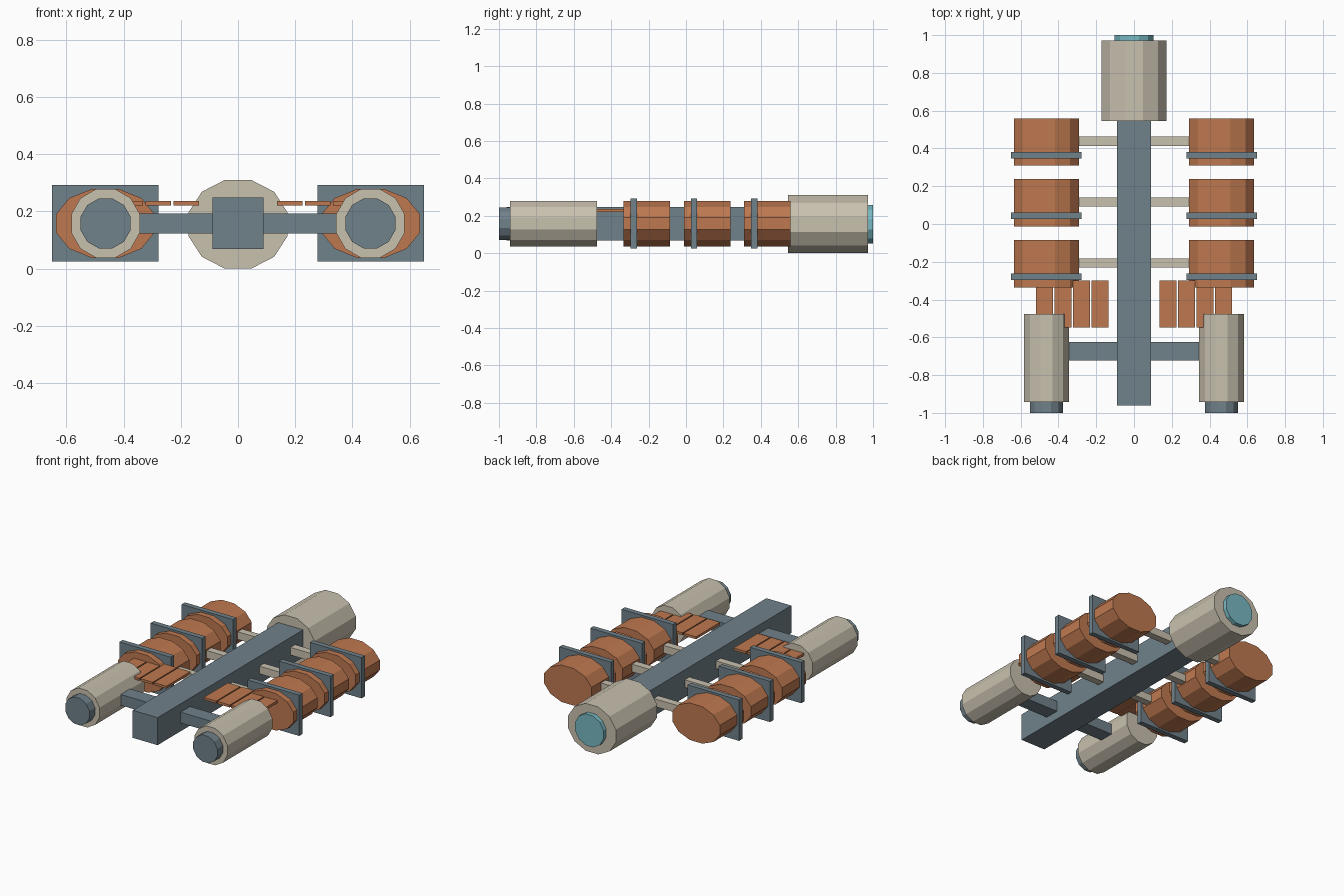
import bpy, math
from mathutils import Matrix

if "Cube" in bpy.data.objects:
    bpy.data.objects.remove(bpy.data.objects["Cube"], do_unlink=True)


def material(name, rgb):
    linear = [((c / 255 + 0.055) / 1.055) ** 2.4 for c in rgb] + [1]
    m = bpy.data.materials.new(name)
    m.use_nodes = True
    m.diffuse_color = linear
    m.node_tree.nodes["Principled BSDF"].inputs["Base Color"].default_value = linear
    return m


SLATE = material("slate_metal", (112, 129, 138))
COPPER = material("copper", (191, 121, 80))
CREAM = material("cream_hull", (201, 193, 175))
TEAL = material("teal_glow", (120, 184, 194))
MID = 0.158  # height of the shared centre line


def finish(name, mat):
    ob = bpy.context.object
    ob.name = ob.data.name = name
    ob.data.materials.append(mat)


def box(name, mat, x, y, z):
    """Box spanning the given (low, high) ranges."""
    spans = (x, y, z)
    bpy.ops.mesh.primitive_cube_add(size=1, location=[sum(s) / 2 for s in spans])
    bpy.context.object.data.transform(Matrix.Diagonal([abs(s[1] - s[0]) for s in spans] + [1]))
    finish(name, mat)


def drum(name, mat, x, y, half_width, half_height, z=MID):
    """Twelve-sided drum along y, with flat faces on top and at the sides."""
    bpy.ops.mesh.primitive_cylinder_add(vertices=12, radius=1 / math.cos(math.pi / 12),
                                        depth=1, location=(x, sum(y) / 2, z))
    turn = Matrix.Rotation(math.pi / 2, 4, "X") @ Matrix.Rotation(math.pi / 12, 4, "Z")
    size = Matrix.Diagonal((half_width, y[1] - y[0], half_height, 1))
    bpy.context.object.data.transform(size @ turn)
    finish(name, mat)


# Central spine and rear engine
box("spine", SLATE, (-0.09, 0.09), (-0.96, 0.60), (MID - 0.09, MID + 0.09))
drum("rear_engine", CREAM, 0, (0.545, 0.972), 0.173, 0.155, 0.155)
drum("engine_glow", TEAL, 0, (0.94, 1.0), 0.103, 0.103, 0.155)

for side, s in (("left", 1), ("right", -1)):
    # Front pod with nozzle, held by a cross arm
    drum(side + "_pod", CREAM, s * 0.463, (-0.942, -0.477), 0.12, 0.121)
    drum(side + "_pod_nozzle", SLATE, s * 0.463, (-1.0, -0.92), 0.0875, 0.0875)
    box(side + "_pod_arm", SLATE, (s * 0.05, s * 0.42), (-0.722, -0.625), (0.122, 0.193))

    # Cargo tanks, each with a square frame and a thin strut
    for i, y in enumerate((-0.21, 0.113, 0.434)):
        n = f"{side}_{i + 1}"
        drum("tank_" + n, COPPER, s * 0.464, (y - 0.125, y + 0.125), 0.172, 0.121)
        box("tank_frame_" + n, SLATE, (s * 0.278, s * 0.651),
            (y - 0.087, y - 0.053), (0.025, 0.292))
        box("tank_strut_" + n, CREAM, (s * 0.05, s * 0.32),
            (y - 0.02, y + 0.028), (MID - 0.025, MID + 0.025))

    # Row of flat radiator panels
    for i in range(4):
        x = 0.181 + i * 0.0978
        box(f"radiator_{side}_{i + 1}", COPPER, (s * (x - 0.045), s * (x + 0.045)),
            (-0.548, -0.298), (0.22, 0.236))
